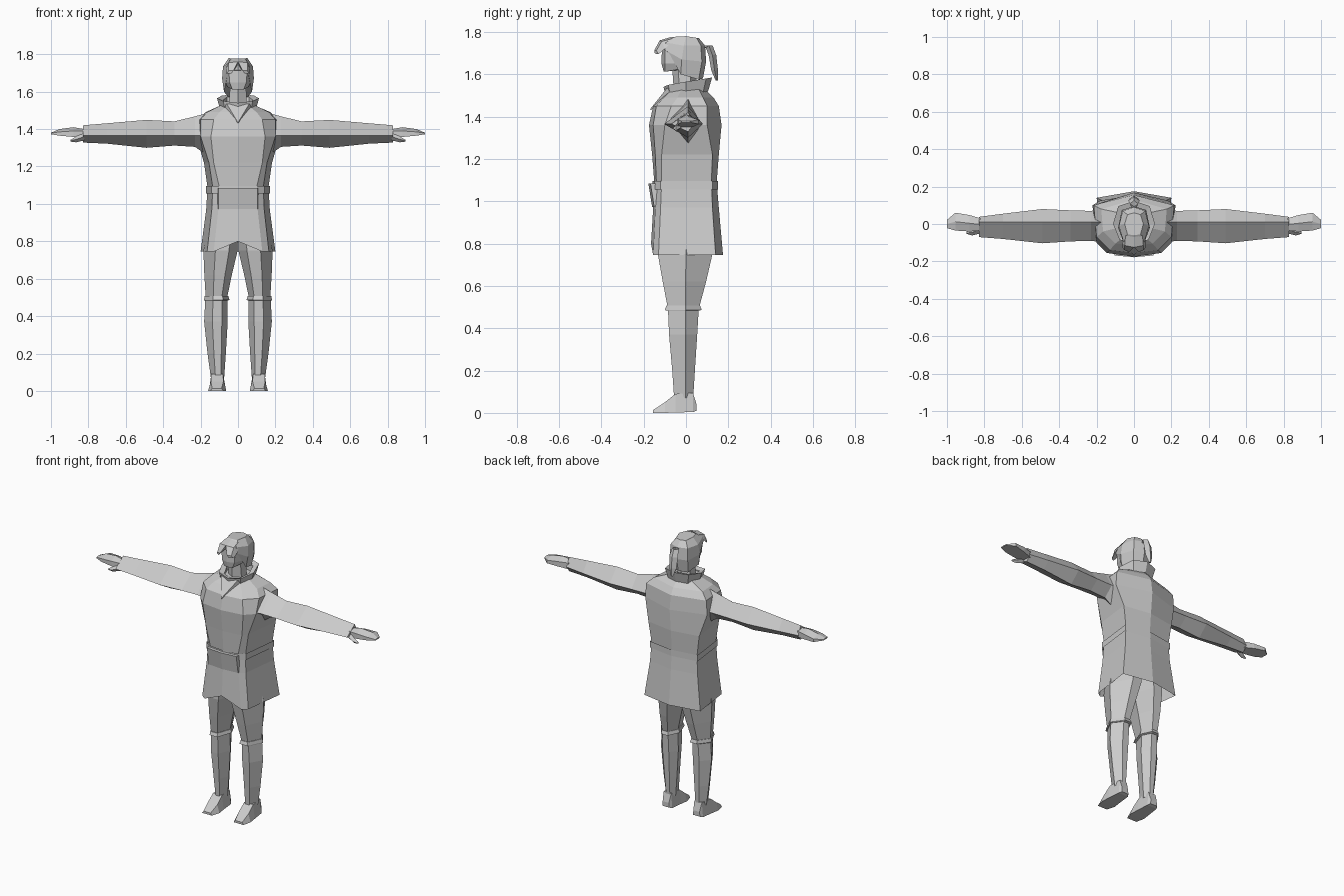
import bpy, bmesh, math
from mathutils import Vector

grey = bpy.data.materials.new("plain grey")
grey.diffuse_color = (0.6, 0.6, 0.6, 1)


def finish(name, bm, mirror=False):
    bmesh.ops.recalc_face_normals(bm, faces=bm.faces)
    me = bpy.data.meshes.new(name)
    bm.to_mesh(me)
    bm.free()
    me.materials.append(grey)
    ob = bpy.data.objects.new(name, me)
    bpy.context.collection.objects.link(ob)
    if mirror:
        ob.modifiers.new("mirror", 'MIRROR').use_clip = False
    return ob


def loft(name, rings, caps=(True, True), mirror=False):
    """Skin a list of equal-length closed rings."""
    bm = bmesh.new()
    vs = [[bm.verts.new(p) for p in r] for r in rings]
    n = len(vs[0])
    for a, b in zip(vs, vs[1:]):
        for i in range(n):
            j = (i + 1) % n
            bm.faces.new((a[i], a[j], b[j], b[i]))
    if caps[0]:
        bm.faces.new(vs[0])
    if caps[1]:
        bm.faces.new(vs[-1])
    return finish(name, bm, mirror)


def sym(half):
    """Complete a ring given from centre front to centre back."""
    return half + [(-x, y, z) for x, y, z in half[-2:0:-1]]


def body_ring(z, front, xa, ya, xb, yb, xs, ys, back, lift=0):
    return sym([(0, front, z + lift), (xa, ya, z), (xb, yb, z), (xs, ys, z), (0, back, z)])


# Coat, from hem to neckline
loft("coat", [body_ring(*r) for r in (
    (0.745, -0.165, 0.13, -0.155, 0.165, -0.13, 0.20, 0.14, 0.175, 0.055),
    (0.97, -0.155, 0.105, -0.145, 0.14, -0.12, 0.17, 0.125, 0.155),
    (1.09, -0.15, 0.10, -0.14, 0.135, -0.115, 0.163, 0.12, 0.145),
    (1.22, -0.16, 0.13, -0.145, 0.155, -0.115, 0.182, 0.125, 0.155),
    (1.36, -0.175, 0.145, -0.155, 0.20, -0.10, 0.222, 0.10, 0.168),
    (1.45, -0.155, 0.13, -0.14, 0.20, -0.07, 0.215, 0.10, 0.155),
    (1.49, -0.115, 0.10, -0.105, 0.165, -0.04, 0.175, 0.08, 0.13),
    (1.53, -0.07, 0.05, -0.065, 0.085, -0.02, 0.08, 0.06, 0.09))], caps=(False, True))

# Belt: thin band plus a front plate
loft("belt", [body_ring(z, -0.158, 0.104, -0.148, 0.142, -0.121, 0.171, 0.126, 0.152)
              for z in (1.055, 1.095)], caps=(False, False))
loft("belt_front", [sym([(0, y - 0.01, z), (0.105, y, z), (0.11, -0.13, z), (0, -0.13, z)])
                    for y, z in ((-0.15, 0.972), (-0.168, 1.085))])

# Shirt opening and its lapel
loft("neck_opening", [[(-0.075, -0.07, 1.525), (0.075, -0.07, 1.525), (0, -0.166, 1.43)],
                      [(-0.06, -0.09, 1.535), (0.06, -0.09, 1.535), (0, -0.17, 1.435)]])

# Collar, tilted up toward the back and flared
def collar_ring(s, dz):
    return sym([(0, -0.095 * s, 1.505 + dz), (0.07 * s, -0.075 * s, 1.515 + dz),
                (0.10 * s, 0.0, 1.53 + dz), (0.075 * s, 0.085 * s, 1.545 + dz),
                (0, 0.11 * s, 1.55 + dz)])

loft("collar", [collar_ring(0.95, -0.03), collar_ring(1.12, 0.035), collar_ring(0.8, 0.025),
                collar_ring(0.75, -0.02)], caps=(False, False))


def oval(cx, cy, z, rx, ry, n=6):
    return [(cx + rx * math.sin(2 * math.pi * i / n), cy - ry * math.cos(2 * math.pi * i / n), z)
            for i in range(n)]

loft("neck", [oval(0, 0, 1.48, 0.055, 0.055), oval(0, -0.01, 1.63, 0.05, 0.055)])


# Face and jaw
loft("face", [sym([(0, -0.105, 1.612), (0.03, -0.10, 1.612), (0.055, -0.03, 1.625), (0.05, 0.04, 1.63), (0, 0.05, 1.63)]),
              sym([(0, -0.116, 1.65), (0.045, -0.10, 1.65), (0.07, -0.03, 1.65), (0.06, 0.05, 1.65), (0, 0.06, 1.65)]),
              sym([(0, -0.113, 1.74), (0.05, -0.10, 1.74), (0.07, -0.03, 1.74), (0.06, 0.05, 1.74), (0, 0.06, 1.74)])])

# Hair cap: low at the nape, short above the forehead
loft("hair", [
    sym([(0, -0.085, 1.70), (0.055, -0.08, 1.70), (0.075, -0.025, 1.60), (0.055, 0.06, 1.575), (0, 0.08, 1.58)]),
    sym([(0, -0.115, 1.715), (0.055, -0.10, 1.715), (0.085, -0.02, 1.67), (0.065, 0.075, 1.66), (0, 0.095, 1.66)]),
    sym([(0, -0.115, 1.75), (0.055, -0.095, 1.75), (0.08, -0.01, 1.735), (0.06, 0.07, 1.735), (0, 0.09, 1.735)]),
    sym([(0, -0.06, 1.777), (0.035, -0.055, 1.777), (0.05, 0, 1.78), (0.035, 0.05, 1.772), (0, 0.06, 1.772)])])

# Swept fringe on each side of the parting
loft("fringe", [[(0.0, -0.07, 1.776), (0.045, -0.06, 1.77), (0.06, -0.08, 1.74), (0.0, -0.10, 1.74)],
                [(0.0, -0.125, 1.76), (0.05, -0.115, 1.755), (0.065, -0.10, 1.72), (0.01, -0.11, 1.73)],
                [(0.025, -0.15, 1.712), (0.05, -0.14, 1.712), (0.06, -0.13, 1.695), (0.035, -0.147, 1.698)]],
     mirror=True)

# Ponytail
loft("ponytail", [oval(0, y, z, w, d, 4) for y, z, w, d in (
    (0.085, 1.725, 0.012, 0.01), (0.108, 1.735, 0.022, 0.018), (0.125, 1.69, 0.03, 0.018),
    (0.135, 1.62, 0.025, 0.016), (0.145, 1.57, 0.008, 0.005))])

# Sleeves: diamond sections along x
def diamond(x, top, low, yf, yb, zm=1.365, yr=0.01):
    return [(x, yr, top), (x, yf, zm), (x, yr, low), (x, yb, zm)]

loft("sleeve", [diamond(*r) for r in (
    (0.15, 1.49, 1.25, -0.10, 0.085), (0.23, 1.468, 1.305, -0.09, 0.07),
    (0.34, 1.441, 1.312, -0.093, 0.073), (0.49, 1.449, 1.30, -0.103, 0.08),
    (0.70, 1.431, 1.322, -0.08, 0.055), (0.83, 1.42, 1.328, -0.07, 0.038))], mirror=True)

# Hand and thumb
loft("hand", [[(x, yf, z0), (x, yb, z0), (x, yb, z1), (x, (yf + yb) / 2, z2), (x, yf, z1)]
              for x, yf, yb, z0, z1, z2 in (
    (0.82, -0.035, 0.03, 1.35, 1.39, 1.40), (0.88, -0.04, 0.048, 1.358, 1.39, 1.41),
    (0.955, -0.035, 0.06, 1.365, 1.385, 1.40), (1.0, -0.022, 0.022, 1.372, 1.378, 1.38))], mirror=True)
loft("thumb", [diamond(x, z + h, z - h, y - h, y + h, z, y) for x, y, z, h in (
    (0.82, -0.03, 1.36, 0.02), (0.865, -0.045, 1.345, 0.016), (0.895, -0.048, 1.338, 0.005))], mirror=True)


# Legs: inner, outer, front, back extents with a centre crease on the sides
def leg_ring(z, x0, x1, y0, y1):
    w = x1 - x0
    return [(x0 + 0.25 * w, y0, z), (x0 + 0.65 * w, y0, z), (x1, y0 * 0.1 + y1 * 0.1, z),
            (x0 + 0.6 * w, y1, z), (x0 + 0.25 * w, y1, z), (x0, 0, z)]

loft("trouser_leg", [leg_ring(*r) for r in (
    (0.88, 0.0, 0.155, -0.13, 0.12), (0.75, 0.002, 0.185, -0.133, 0.125),
    (0.62, 0.033, 0.18, -0.11, 0.095), (0.49, 0.06, 0.172, -0.085, 0.06))], mirror=True)
loft("boot_cuff", [leg_ring(*r) for r in (
    (0.483, 0.055, 0.18, -0.092, 0.062), (0.487, 0.045, 0.182, -0.10, 0.074),
    (0.508, 0.052, 0.178, -0.092, 0.066))], mirror=True)
loft("boot", [leg_ring(*r) for r in (
    (0.49, 0.057, 0.175, -0.085, 0.06), (0.37, 0.055, 0.181, -0.08, 0.053),
    (0.20, 0.065, 0.163, -0.065, 0.042), (0.07, 0.074, 0.145, -0.056, 0.034))], mirror=True)

# Feet: sections from heel to toe
loft("foot", [[(x0, y, z0), (x1, y, z0), (x1 - i, y, z1), (x0 + i, y, z1)]
              for y, x0, x1, z0, z1, i in (
    (0.05, 0.085, 0.135, 0.01, 0.04, 0.003), (0.033, 0.075, 0.145, 0.004, 0.095, 0.008),
    (-0.05, 0.068, 0.155, 0.002, 0.09, 0.012), (-0.10, 0.063, 0.16, 0.0, 0.05, 0.015),
    (-0.155, 0.078, 0.148, 0.0, 0.014, 0.01))], mirror=True)
